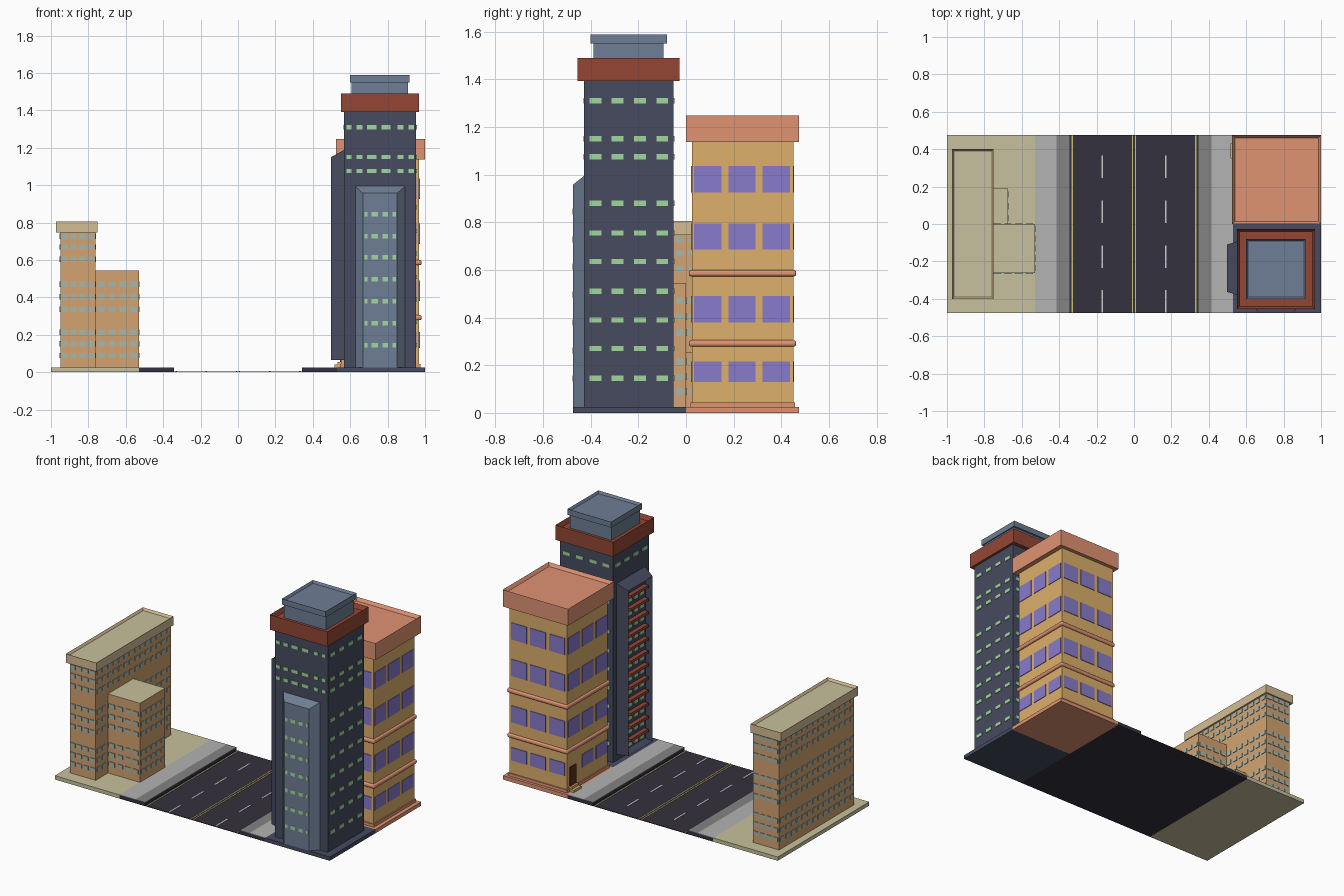
import bpy, bmesh
from mathutils import Vector

if "Cube" in bpy.data.objects:
    bpy.data.objects.remove(bpy.data.objects["Cube"])


def mat(name, r, g, b):
    m = bpy.data.materials.new(name)
    m.diffuse_color = tuple((c / 255) ** 2.2 for c in (r, g, b)) + (1,)
    m.use_nodes = True
    m.node_tree.nodes["Principled BSDF"].inputs["Base Color"].default_value = m.diffuse_color
    return m


OLIVE = mat("olive", 198, 192, 156)
TAN = mat("tan", 210, 162, 112)
SAND = mat("sand", 212, 188, 146)
PALE = mat("pale_glass", 165, 182, 172)
NAVY = mat("navy", 72, 76, 96)
BLUE = mat("slate_blue", 110, 125, 147)
RED = mat("brick_red", 146, 72, 56)
GREEN = mat("green_glass", 160, 215, 155)
SALMON = mat("salmon", 222, 146, 114)
GOLD = mat("ochre", 220, 174, 106)
PURPLE = mat("purple_glass", 135, 122, 202)
BROWN = mat("door_brown", 92, 52, 30)
ROAD = mat("asphalt", 55, 52, 64)
WALK = mat("pavement", 178, 178, 178)
CURB = mat("curb", 130, 130, 130)
YELLOW = mat("yellow_paint", 205, 190, 110)
WHITE = mat("white_paint", 235, 235, 235)


def finish(name, bm, m):
    bmesh.ops.recalc_face_normals(bm, faces=bm.faces)
    me = bpy.data.meshes.new(name)
    bm.to_mesh(me)
    bm.free()
    me.materials.append(m)
    ob = bpy.data.objects.new(name, me)
    bpy.context.collection.objects.link(ob)
    return ob


def add_box(bm, x0, x1, y0, y1, z0, z1):
    vs = bmesh.ops.create_cube(bm, size=1)["verts"]
    for v in vs:
        v.co = Vector((x0 if v.co.x < 0 else x1, y0 if v.co.y < 0 else y1,
                       z0 if v.co.z < 0 else z1))
    return vs


def boxes(name, m, *dims):
    bm = bmesh.new()
    for d in dims:
        add_box(bm, *d)
    return finish(name, bm, m)


def recess(bm, normal, rim, depth):
    # inset the face pointing along normal and push it inwards
    n = Vector(normal)
    bm.normal_update()
    f = max(bm.faces, key=lambda f: f.normal.dot(n))
    bmesh.ops.inset_individual(bm, faces=[f], thickness=rim)
    inner = list(bm.faces)
    bmesh.ops.translate(bm, verts=f.verts, vec=-n * depth)
    return inner


def parapet(name, m, dim, rim, depth, top=None):
    bm = bmesh.new()
    add_box(bm, *dim)
    recess(bm, (0, 0, 1), rim, depth)
    ob = finish(name, bm, m)
    if top:
        ob.data.materials.append(top)
        for p in ob.data.polygons:
            if p.normal.z > 0.9:
                p.material_index = 1
    return ob


def windows(name, m, side, plane, cols, rows, t=0.004):
    # side: 'x' or 'y' is the wall's normal axis; cols and rows are (low, high) spans
    out = []
    for a, b in cols:
        for c, d in rows:
            if side == 'x':
                out.append((plane - t, plane + t, a, b, c, d))
            else:
                out.append((a, b, plane - t, plane + t, c, d))
    return boxes(name, m, *out)


def spread(a, b, n, w):
    step = (b - a) / n
    return [(a + step * (i + .5) - w / 2, a + step * (i + .5) + w / 2) for i in range(n)]


def spans(centres, h):
    return [(c - h / 2, c + h / 2) for c in centres]


# street
Y = 0.475
boxes("road", ROAD, (-.345, .345, -Y, Y, 0, .004))
boxes("yellow_lines", YELLOW, *[(x - .003, x + .003, -Y, Y, .003, .006)
                                for x in (-.33, -.008, .008, .33)])
boxes("lane_dashes", WHITE, *[(x - .005, x + .005, y, y + .12, .003, .006)
                              for x in (-.17, .17) for y in (.245, .005, -.235, -.473)])
for s, side in ((-1, "left"), (1, "right")):
    def strip(a, b, z0, z1):
        return (min(s * a, s * b), max(s * a, s * b), -Y, Y, z0, z1)
    boxes(side + "_sidewalk_base", ROAD, strip(.343, .53, 0, .022))
    boxes(side + "_sidewalk", WALK, strip(.415, .53, .022, .025))
    boxes(side + "_curb", CURB, strip(.343, .415, .022, .025))

# lots
boxes("left_lot", OLIVE, (-1, -.53, -Y, Y, 0, .025))
boxes("tower_lot", NAVY, (.53, 1, -Y, 0, 0, .025))
boxes("ochre_lot", SALMON, (.53, 1, 0, Y, 0, .025))

# left slab block with annexes
boxes("slab_block", TAN, (-.95, -.762, -.39, .39, .025, .75))
parapet("slab_roof", SAND, (-.972, -.75, -.4, .4, .747, .805), .014, .015, OLIVE)
for name, d in (("annex", (-.765, -.53, -.262, 0, .025, .545)),
                ("low_annex", (-.765, -.675, 0, .19, .025, .255))):
    ob = boxes(name, TAN, d)
    ob.data.materials.append(OLIVE)
    for p in ob.data.polygons:
        p.material_index = int(p.normal.z > .9)
low = spans((.09, .152, .214, .337, .403, .47), .028)
rows = low + spans((.604, .67, .727), .028)
for nm, y in (("front", -.39), ("back", .39)):
    windows("slab_windows_" + nm, PALE, 'y', y, spread(-.95, -.762, 4, .033), rows)
windows("slab_windows_west", PALE, 'x', -.95, spread(-.39, .39, 14, .033), rows)
windows("slab_windows_east", PALE, 'x', -.762, spread(-.39, .39, 14, .033), rows)
for nm, y in (("front", -.262), ("back", 0)):
    windows("annex_windows_" + nm, PALE, 'y', y, spread(-.76, -.53, 4, .038), low)
windows("annex_windows_east", PALE, 'x', -.53, spread(-.262, 0, 5, .033), low)
windows("low_annex_windows", PALE, 'x', -.675, spread(0, .19, 3, .033), low[:3])

# dark tower
boxes("tower_body", NAVY, (.567, .952, -.427, -.053, .025, 1.4))
parapet("tower_crown", RED, (.55, .968, -.455, -.027, 1.392, 1.49), .018, .03)
boxes("penthouse", BLUE, (.607, .91, -.388, -.094, 1.45, 1.552))
parapet("penthouse_cap", BLUE, (.6, .918, -.4, -.08, 1.55, 1.588), .014, .015)

trows = spans((.145, .27, .39, .51, .635, .755, .88, 1.075, 1.15, 1.31), .022)
ycols = spread(-.427, -.053, 4, .05)
fcols = [(.58, .607), (.634, .666), (.69, .74), (.767, .815), (.853, .885), (.912, .94)]
windows("tower_windows_east", GREEN, 'x', .952, ycols, trows)
windows("tower_windows_west", GREEN, 'x', .567, ycols, trows[-1:])
windows("tower_windows_front", GREEN, 'y', -.427, fcols, trows[-3:])
windows("tower_windows_back", GREEN, 'y', -.053, spread(.567, .952, 4, .05), trows)

# front bay with chamfered edges
bm = bmesh.new()
for v in add_box(bm, .622, .9, -Y, -.42, .025, 1.0):
    if v.co.y < -.45:
        v.co.x += .045 if v.co.x < .7 else -.05
        if v.co.z > .5:
            v.co.z = .957
finish("front_bay", bm, BLUE)
windows("front_bay_windows", GREEN, 'y', -.473,
        [(.677, .692), (.715, .748), (.772, .803), (.827, .844)],
        spans((.144, .262, .38, .497, .615, .727, .845), .025), .0035)

# west bay with recessed balconies
bm = bmesh.new()
for v in add_box(bm, .497, .57, -.385, -.088, .065, 1.19):
    if v.co.x < .52:
        v.co.y += .022 if v.co.y < -.2 else -.022
        if v.co.z > .5:
            v.co.z = 1.15
recess(bm, (-1, 0, 0), .035, .035)
finish("west_bay", bm, NAVY)
levels = [.14 + .086 * i for i in range(12)]
boxes("balcony_slabs", RED, *[(.503, .54, -.328, -.145, z, z + .018) for z in levels])
windows("balcony_windows", GREEN, 'x', .532, spread(-.328, -.145, 3, .04),
        [(z - .04, z - .016) for z in levels])

# ochre building
boxes("ochre_body", GOLD, (.552, .968, .025, .45, .025, 1.15))
parapet("ochre_roof", SALMON, (.525, 1, 0, Y, 1.137, 1.248), .02, .02)
for nm, z0, z1 in (("lower", .278, .305), ("upper", .572, .6)):
    ob = boxes(nm + "_moulding", SALMON, (.54, .982, .012, .462, z0, z1))
    b = ob.modifiers.new("round", 'BEVEL')
    b.width, b.segments = .011, 3
boxes("base_moulding", SALMON, (.545, .975, .018, .457, .025, .044))

up = [(.38, .49), (.685, .795), (.925, 1.035)]
ground = [(.13, .215)]
oy, ox = spread(.02, .45, 3, .115), spread(.552, .968, 3, .112)
windows("ochre_windows_east", PURPLE, 'x', .968, oy, up + ground)
windows("ochre_windows_west", PURPLE, 'x', .552, oy, up)
windows("ochre_ground_windows_west", PURPLE, 'x', .552, oy[:2], ground)
windows("ochre_windows_back", PURPLE, 'y', .45, ox, up + ground)
windows("ochre_windows_front", PURPLE, 'y', .025, ox, up + ground)

# entrance
boxes("door", BROWN, (.546, .556, .36, .42, .04, .18))
boxes("door_steps", GOLD, (.515, .553, .35, .43, .02, .04), (.533, .553, .355, .425, .04, .056))
